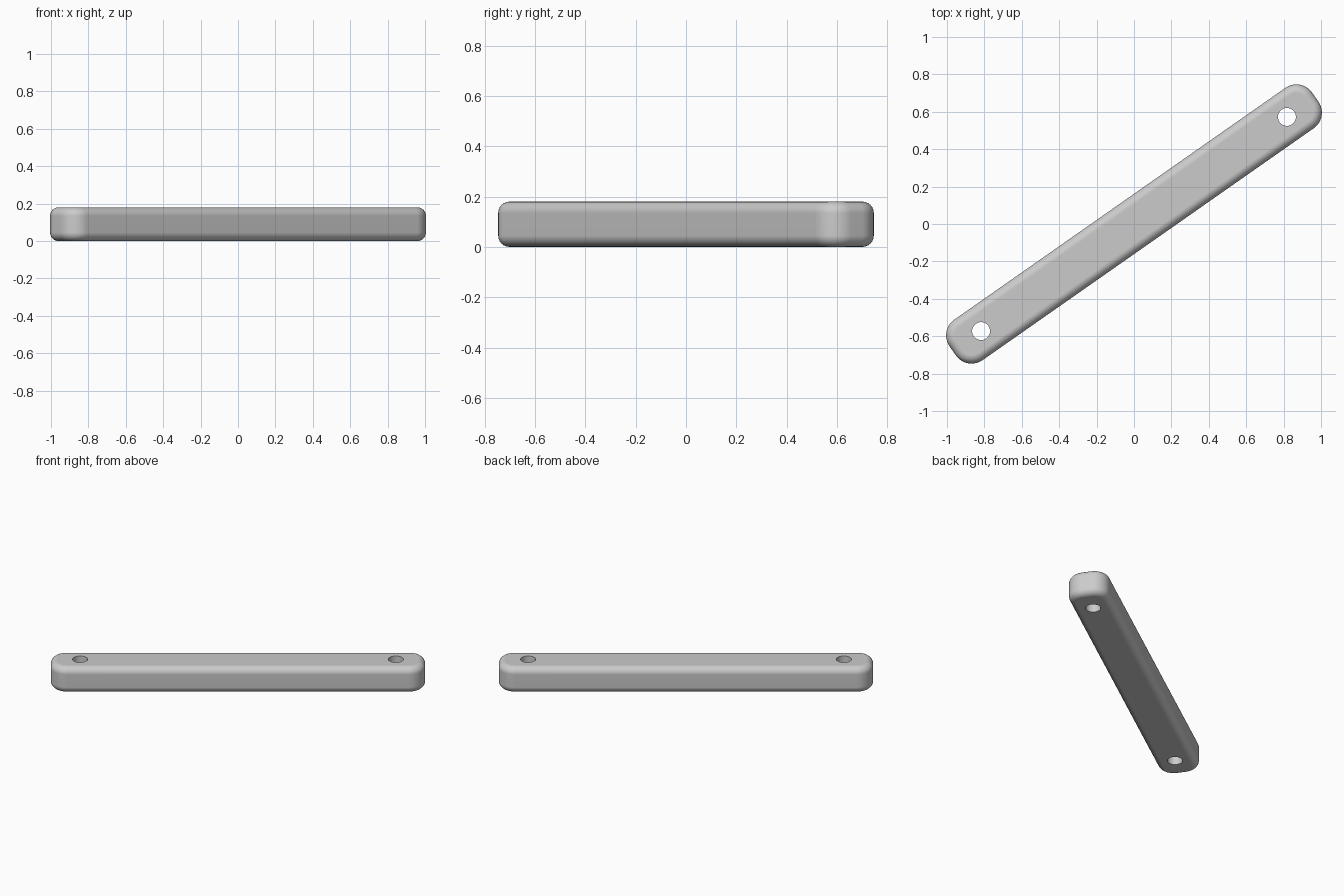
import bpy, bmesh, math

if "Cube" in bpy.data.objects:
    bpy.data.objects.remove(bpy.data.objects["Cube"])

LENGTH, WIDTH, HEIGHT = 2.366, 0.264, 0.18
CORNER, EDGE = 0.102, 0.045
HOLE_X, HOLE_R = 0.998, 0.048
ANGLE = math.radians(35)


def add_object(name, bm):
    mesh = bpy.data.meshes.new(name)
    bm.to_mesh(mesh)
    bm.free()
    obj = bpy.data.objects.new(name, mesh)
    bpy.context.collection.objects.link(obj)
    return obj


# Bar: a box with rounded vertical corners, then rounded top and bottom rims
bm = bmesh.new()
bmesh.ops.create_cube(bm, size=1)
for v in bm.verts:
    v.co.x *= LENGTH
    v.co.y *= WIDTH
    v.co.z = (v.co.z + 0.5) * HEIGHT
upright = [e for e in bm.edges if abs(e.verts[0].co.z - e.verts[1].co.z) > 0.01]
bmesh.ops.bevel(bm, geom=upright, offset=CORNER, segments=10, profile=0.5, affect='EDGES')
rims = [e for e in bm.edges if abs(e.verts[0].co.z - e.verts[1].co.z) < 0.001]
bmesh.ops.bevel(bm, geom=rims, offset=EDGE, segments=6, profile=0.5, affect='EDGES')
bmesh.ops.recalc_face_normals(bm, faces=bm.faces)
bar = add_object("connecting_bar", bm)

# Screw holes through both ends
bpy.context.view_layer.objects.active = bar
bar.select_set(True)
for side in (-1, 1):
    bm = bmesh.new()
    bmesh.ops.create_cone(bm, cap_ends=True, segments=32, radius1=HOLE_R, radius2=HOLE_R, depth=0.5)
    bmesh.ops.translate(bm, verts=bm.verts, vec=(side * HOLE_X, 0, HEIGHT / 2))
    cutter = add_object("hole_cutter", bm)
    cutter.hide_render = True
    cut = bar.modifiers.new("screw_hole", 'BOOLEAN')
    cut.operation = 'DIFFERENCE'
    cut.solver = 'EXACT'
    cut.object = cutter
    bpy.ops.object.modifier_apply(modifier=cut.name)
    bpy.data.objects.remove(cutter)

# Smooth rounded rims, crisp hole edges, flat main faces
bpy.ops.object.shade_smooth_by_angle(angle=math.radians(35))
bar.modifiers.new("flat_face_normals", 'WEIGHTED_NORMAL').keep_sharp = True

# Diagonal placement
bar.rotation_euler.z = ANGLE
